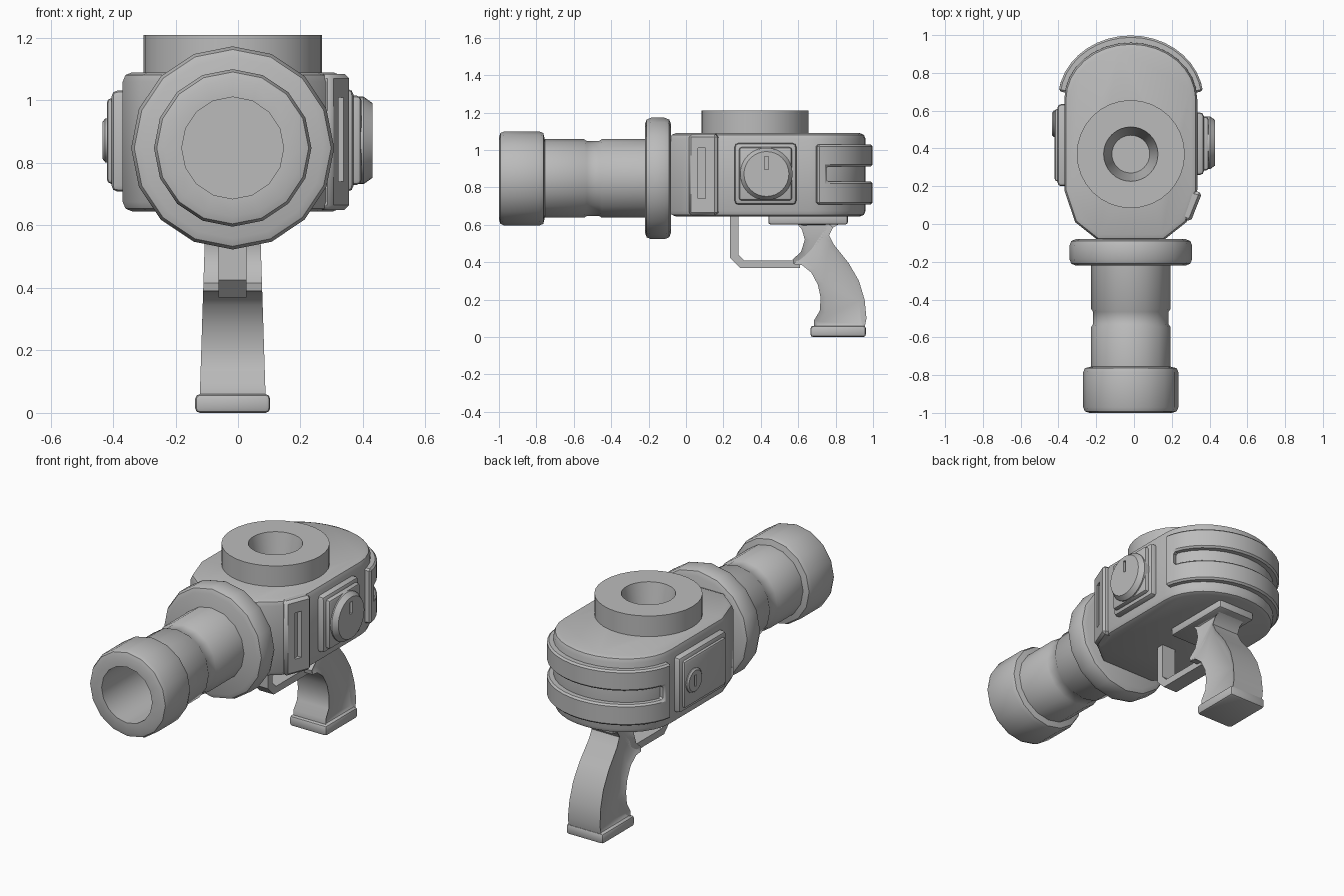
import bpy, bmesh, math
from mathutils import Matrix

if "Cube" in bpy.data.objects:
    bpy.data.objects.remove(bpy.data.objects["Cube"])

CX = -0.017          # shared centre line of body, barrel and grip
GREY = bpy.data.materials.new("plain grey")
GREY.diffuse_color = (0.5, 0.5, 0.5, 1)
GREY.use_nodes = True
GREY.node_tree.nodes["Principled BSDF"].inputs["Base Color"].default_value = GREY.diffuse_color


def apply(obj, kind, **props):
    mod = obj.modifiers.new(kind, kind)
    for key, value in props.items():
        setattr(mod, key, value)
    bpy.context.view_layer.objects.active = obj
    bpy.ops.object.modifier_apply(modifier=mod.name)


def finish(name, bm, bevel=0, segments=2, angle=50):
    bmesh.ops.remove_doubles(bm, verts=bm.verts, dist=1e-5)
    bmesh.ops.recalc_face_normals(bm, faces=bm.faces)
    mesh = bpy.data.meshes.new(name)
    bm.to_mesh(mesh)
    bm.free()
    mesh.materials.append(GREY)
    obj = bpy.data.objects.new(name, mesh)
    bpy.context.collection.objects.link(obj)
    if bevel:
        apply(obj, 'BEVEL', width=bevel, segments=segments,
              limit_method='ANGLE', angle_limit=math.radians(angle))
    return obj


def cut(obj, cutter):
    apply(obj, 'BOOLEAN', operation='DIFFERENCE', object=cutter, solver='EXACT')
    bpy.data.objects.remove(cutter)


def box(name, x, y, z, bevel=0, segments=2):
    bm = bmesh.new()
    bmesh.ops.create_cube(bm, size=1)
    size = [b - a for a, b in (x, y, z)]
    mid = [(a + b) / 2 for a, b in (x, y, z)]
    bm.transform(Matrix.Translation(mid) @ Matrix.Diagonal((*size, 1)))
    return finish(name, bm, bevel, segments)


def lathe(name, axis, centre, profile, sides):
    """Revolve (radius, height) points about an axis through centre."""
    bm = bmesh.new()
    rings = []
    for r, h in profile:
        ring = []
        for i in range(sides):
            a = 2 * math.pi * i / sides
            u, v = r * math.cos(a), r * math.sin(a)
            p = {'X': (h, u, v), 'Y': (u, h, v), 'Z': (u, v, h)}[axis]
            ring.append(bm.verts.new([c + d for c, d in zip(centre, p)]))
        rings.append(ring)
    for a, b in zip(rings, rings[1:]):
        for i in range(sides):
            j = (i + 1) % sides
            bm.faces.new((a[i], a[j], b[j], b[i]))
    return finish(name, bm)


def prism(points_a, points_b):
    """Solid between two matching outlines; returns bmesh and its two caps."""
    bm = bmesh.new()
    a = [bm.verts.new(p) for p in points_a]
    b = [bm.verts.new(p) for p in points_b]
    caps = [bm.faces.new(a), bm.faces.new(b[::-1])]
    n = len(a)
    for i in range(n):
        j = (i + 1) % n
        bm.faces.new((a[j], a[i], b[i], b[j]))
    bmesh.ops.recalc_face_normals(bm, faces=bm.faces)
    return bm, caps


def slab(name, outline, z0, z1, bevel=0, segments=2, angle=50):
    bm, _ = prism([(x, y, z0) for x, y in outline], [(x, y, z1) for x, y in outline])
    return finish(name, bm, bevel, segments, angle)


# Barrel with thick muzzle, shallow groove and deep bore
lathe("barrel", 'Y', (CX, 0, 0.848), [
    (0, -0.5), (0.163, -0.5), (0.163, -1), (0.22, -1), (0.243, -0.992), (0.252, -0.97),
    (0.252, -0.785), (0.243, -0.763), (0.21, -0.755), (0.21, -0.545), (0.2, -0.53),
    (0.2, -0.465), (0.21, -0.45), (0.21, -0.15), (0, -0.15)], 16)
lathe("barrel_flange", 'Y', (CX, 0, 0.848), [
    (0, -0.22), (0.29, -0.22), (0.315, -0.21), (0.325, -0.185), (0.325, -0.115),
    (0.315, -0.09), (0.29, -0.08), (0, -0.08)], 16)

# Body: tapered nose, straight flanks, rounded rear
half = [(0.175, -0.085), (0.295, 0.01), (0.352, 0.18), (0.352, 0.66)]
half += [(0.352 * math.cos(t), 0.66 + 0.3 * math.sin(t))
         for t in [math.pi * i / 16 for i in range(1, 8)]]
outline = [(CX + x, y) for x, y in half] + [(CX, 0.96)]
outline += [(CX - x, y) for x, y in reversed(half)]
body = slab("body", outline, 0.645, 1.09, 0.03, 2, 60)
cut(body, lathe("cutter", 'Z', (CX, 0.37, 0), [(0, 0.97), (0.18, 0.97), (0.18, 1.3), (0, 1.3)], 32))

# Round filler collar on top with tapered hole
lathe("top_collar", 'Z', (CX, 0.37, 0), [
    (0, 1.0), (0.1, 1.0), (0.144, 1.21), (0.286, 1.21), (0.286, 1.06),
    (0.2, 1.06), (0.2, 0.95), (0, 0.95)], 32)

# Curved rear guard with a long slot
bm = bmesh.new()
N = 16
levels = (0.71, 0.832, 0.912, 1.03)
angles = [0.13] + [0.28 + (math.pi - 0.56) * i / N for i in range(N + 1)] + [math.pi - 0.13]
cols = [[bm.verts.new((CX + 0.385 * math.cos(t), 0.66 + 0.338 * math.sin(t), z))
         for z in levels] for t in angles]
for i, (a, b) in enumerate(zip(cols, cols[1:])):
    for k in range(3):
        if k != 1 or i in (0, len(cols) - 2):
            bm.faces.new((a[k], b[k], b[k + 1], a[k + 1]))
guard = finish("rear_guard", bm)
apply(guard, 'SOLIDIFY', thickness=0.05, offset=-1)
apply(guard, 'BEVEL', width=0.01, segments=1, limit_method='ANGLE', angle_limit=math.radians(50))

# Slotted plate on the right of the nose
vent = slab("vent_plate", [(0.25, 0.03), (0.30, 0.012), (0.361, 0.165), (0.30, 0.18)],
            0.65, 1.085, 0.015, 1)
cut(vent, box("cutter", (0.312, 0.5), (0.065, 0.105), (0.74, 1.01)))

# Right dial on its square mount
box("dial_mount", (0.3, 0.37), (0.26, 0.59), (0.708, 1.037), 0.02)
box("dial_mount_step", (0.3, 0.395), (0.283, 0.567), (0.73, 1.015), 0.015)
dial = lathe("dial", 'X', (0, 0.43, 0.872), [
    (0, 0.35), (0.14, 0.35), (0.14, 0.402), (0.12, 0.43), (0, 0.43)], 32)
cut(dial, box("cutter", (0.415, 0.5), (0.42, 0.44), (0.895, 0.965)))

# Left access panel and small lock
box("side_panel", (-0.405, -0.33), (0.2, 0.635), (0.708, 1.032), 0.02)
box("side_panel_step", (-0.42, -0.33), (0.225, 0.61), (0.733, 1.007), 0.015)
lock = lathe("lock", 'X', (0, 0.53, 0.872), [
    (0, -0.39), (0.07, -0.39), (0.07, -0.425), (0.06, -0.433), (0, -0.433)], 24)
cut(lock, box("cutter", (-0.5, -0.424), (0.522, 0.538), (0.84, 0.905)))

# Grip: curved side profile, widening downwards, recessed cheeks
profile = [(0.59, 0.61), (0.62, 0.575), (0.635, 0.52), (0.615, 0.455), (0.57, 0.415),
           (0.575, 0.39), (0.62, 0.385), (0.67, 0.345), (0.705, 0.28), (0.72, 0.21),
           (0.715, 0.14), (0.685, 0.09), (0.685, 0.05), (0.955, 0.05), (0.965, 0.1),
           (0.955, 0.2), (0.925, 0.3), (0.87, 0.395), (0.79, 0.495), (0.765, 0.545),
           (0.785, 0.585), (0.83, 0.61)]
sides = [[(CX + s * (0.107 - 0.032 * z), y, z) for y, z in profile] for s in (-1, 1)]
bm, caps = prism(*sides)
bmesh.ops.inset_region(bm, faces=caps, thickness=0.03, depth=-0.015)
finish("grip", bm)
box("grip_top_plate", (CX - 0.12, CX + 0.12), (0.44, 0.865), (0.602, 0.66), 0.012)
box("grip_base", (CX - 0.12, CX + 0.12), (0.665, 0.962), (0, 0.06), 0.015)

# Trigger guard strip
strip = [(0.235, 0.66), (0.235, 0.425), (0.29, 0.37), (0.61, 0.37),
         (0.61, 0.41), (0.31, 0.41), (0.28, 0.44), (0.28, 0.66)]
bm, _ = prism(*[[(CX + s * 0.045, y, z) for y, z in strip] for s in (-1, 1)])
finish("trigger_guard", bm)

# Smooth the curved parts, keep hard edges crisp
for obj in bpy.data.objects:
    bpy.ops.object.select_all(action='DESELECT')
    obj.select_set(True)
    bpy.context.view_layer.objects.active = obj
    bpy.ops.object.shade_smooth_by_angle(angle=math.radians(35))
